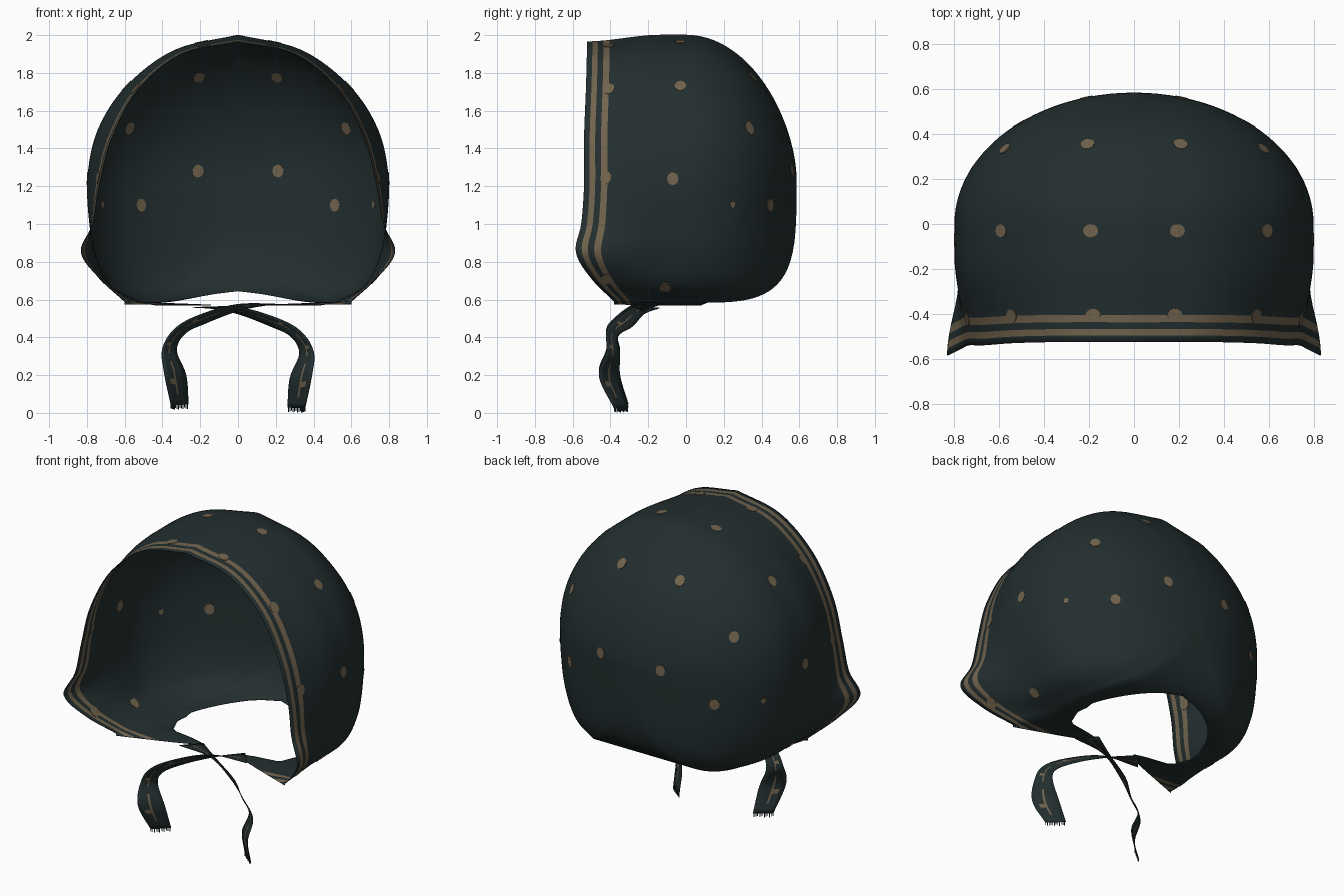
import bpy, bmesh, math
from mathutils import Vector, Matrix
from mathutils.bvhtree import BVHTree

if "Cube" in bpy.data.objects:
    bpy.data.objects.remove(bpy.data.objects["Cube"])


def material(name, rgb):
    m = bpy.data.materials.new(name)
    m.diffuse_color = (*rgb, 1)
    m.use_nodes = True
    m.node_tree.nodes["Principled BSDF"].inputs["Base Color"].default_value = m.diffuse_color
    return m


CLOTH = material("dark green cloth", (0.017, 0.028, 0.029))
TAN = material("tan print", (0.165, 0.125, 0.075))


def curve(points, n):
    """Smooth curve through the points, n steps per span."""
    p = [Vector(q) for q in points]
    p = [2 * p[0] - p[1]] + p + [2 * p[-1] - p[-2]]
    out = []
    for i in range(1, len(p) - 2):
        a, b, c, d = p[i - 1:i + 3]
        for k in range(n):
            t = k / n
            out.append(0.5 * (2 * b + (c - a) * t + (2 * a - 5 * b + 4 * c - d) * t * t
                              + (3 * b - a - 3 * c + d) * t ** 3))
    return out + [p[-2]]


def table(pairs, v):
    """Linear lookup."""
    for (a, fa), (b, fb) in zip(pairs, pairs[1:]):
        if v <= b:
            return fa + (fb - fa) * (v - a) / (b - a)
    return pairs[-1][1]


def finish(bm, name, mirror=False, thick=0):
    me = bpy.data.meshes.new(name)
    bm.to_mesh(me)
    bm.free()
    ob = bpy.data.objects.new(name, me)
    bpy.context.collection.objects.link(ob)
    me.materials.append(CLOTH)
    me.materials.append(TAN)
    bpy.ops.object.select_all(action='DESELECT')
    ob.select_set(True)
    bpy.context.view_layer.objects.active = ob
    bpy.ops.object.shade_smooth_by_angle(angle=math.radians(50))
    if mirror:
        ob.modifiers.new("mirror", 'MIRROR')
    if thick:
        s = ob.modifiers.new("cloth", 'SOLIDIFY')
        s.thickness = thick
        s.offset = 0
    return ob


def grid(bm, rows, tan_rule):
    """Skin rows of points; tan_rule(i, j) picks the printed faces."""
    vs = [[bm.verts.new(p) for p in r] for r in rows]
    for i in range(len(vs) - 1):
        for j in range(len(vs[i]) - 1):
            f = bm.faces.new((vs[i][j], vs[i][j + 1], vs[i + 1][j + 1], vs[i + 1][j]))
            f.material_index = int(tan_rule(i, j))


# Hood: half arches from crown to jaw, skinned from the face rim to the back
rim = curve([(0, -.525, 1.965), (.3, -.525, 1.90), (.53, -.53, 1.71), (.67, -.54, 1.45),
             (.735, -.54, 1.2), (.77, -.555, 1.0), (.83, -.583, .85), (.73, -.50, .71),
             (.6, -.38, .59)], 6)
mid = curve([(0, 0, 2.0), (.335, 0, 1.92), (.59, 0, 1.73), (.74, 0, 1.5), (.795, 0, 1.25),
             (.785, 0, 1.0), (.75, 0, .82), (.67, 0, .67), (.52, 0, .585)], 6)
neck = [(0, .6), (.1, .5), (.3, .3), (.47, .15), (.58, .14), (.68, .38), (1, .43)]
FLOOR = 6


def close_floor(row, h):
    """Turn the jaw edge inward up to the neck hole."""
    c = row[-1].copy()
    e = Vector((min(h, c.x), c.y, c.z - (0.015 if c.y < .1 else 0)))
    return row + [c.lerp(e, k / FLOOR) for k in range(1, FLOOR + 1)]


rows = []
steps = [0, .055, .11, .167, .23] + [.23 + .77 * k / 14 for k in range(1, 15)]
for t in steps:
    s = min(1, t / .75)
    s = s * s * (3 - 2 * s)
    row = []
    for a, b in zip(rim, mid):
        p = a.lerp(b, s)
        p.y = a.y * (1 - t)
        row.append(p)
    rows.append(close_floor(row, table(neck, t)))
for k in range(1, 25):
    a = math.pi / 2 * k / 24
    kx = max(0, math.cos(a))
    top, low = kx ** 1.2, max(0, 1 - math.sin(a) ** 4) ** .25
    y = .583 * math.sin(a)
    row = [Vector((m.x * kx, y, 1.25 + (m.z - 1.25) * (top if m.z > 1.25 else low)))
           for m in mid]
    h = .43 * math.sqrt(max(0, 1 - (y / .43) ** 2))
    rows.append(close_floor(row, h))

bm = bmesh.new()
grid(bm, rows, lambda i, j: i in (1, 3))
bmesh.ops.remove_doubles(bm, verts=bm.verts, dist=0.0003)
bmesh.ops.recalc_face_normals(bm, faces=bm.faces)
tree = BVHTree.FromBMesh(bm)
finish(bm, "hood", mirror=True, thick=0.004)

# Printed dots: thin plates laid through the cloth so they show on both sides
spots = [(.21, .37, 1.79), (.21, .55, 1.28), (.58, .34, 1.51), (.5, .42, 1.1),
         (.2, -.03, 2), (.6, -.03, 1.74), (.8, -.07, 1.24), (.76, .27, 1.1),
         (.66, -.11, .67), (.19, -.41, 1.98), (.55, -.41, 1.72), (.77, -.43, 1.25),
         (.74, -.42, .70)]
bm = bmesh.new()
for s in spots:
    p, n, _, _ = tree.find_nearest(Vector(s))
    m = Matrix.Translation(p) @ n.to_track_quat('Z', 'Y').to_matrix().to_4x4()
    small = s[2] == 1.1 and s[1] < .3
    r = .015 if small else .03
    bmesh.ops.create_cone(bm, cap_ends=True, segments=12, radius1=r, radius2=r,
                          depth=.009, matrix=m @ Matrix.Diagonal((1, 1.15, 1, 1)))
for f in bm.faces:
    f.material_index = 1
finish(bm, "printed_dots", mirror=True)

# Ties: two crossing ribbons given by their outer and inner edges
outer = curve([(.24, -.25, .575), (0, -.28, .575), (-.2, -.36, .52), (-.33, -.42, .45),
               (-.4, -.42, .34), (-.39, -.46, .21), (-.355, -.38, .04)], 6)
inner = curve([(.15, -.14, .572), (0, -.22, .54), (-.17, -.28, .475), (-.28, -.36, .42),
               (-.325, -.35, .33), (-.275, -.35, .2), (-.262, -.305, .045)], 6)
cols = [0, .2, .42, .5, .75, 1]
for side, name, drop in ((1, "left_tie", 0), (-1, "right_tie", .016)):
    bm = bmesh.new()
    rows = []
    for a, b in zip(outer, inner):
        row = [a.lerp(b, c) for c in cols]
        rows.append([Vector((p.x * side, p.y, p.z - drop)) for p in row])
    grid(bm, rows, lambda i, j: (j == 2 and i % 9 < 7) or (j == 1 and i % 9 == 4))
    # Frayed threads at the cut end
    a, b = rows[-1][0], rows[-1][-1]
    for k in range(12):
        q = a.lerp(b, k / 12)
        r = a.lerp(b, (k + .45) / 12)
        d = Vector((0, 0, -.016 - .008 * (k % 3) / 2))
        bm.faces.new([bm.verts.new(v) for v in (q, r, r + d, q + d)])
    finish(bm, name, thick=0.004)
